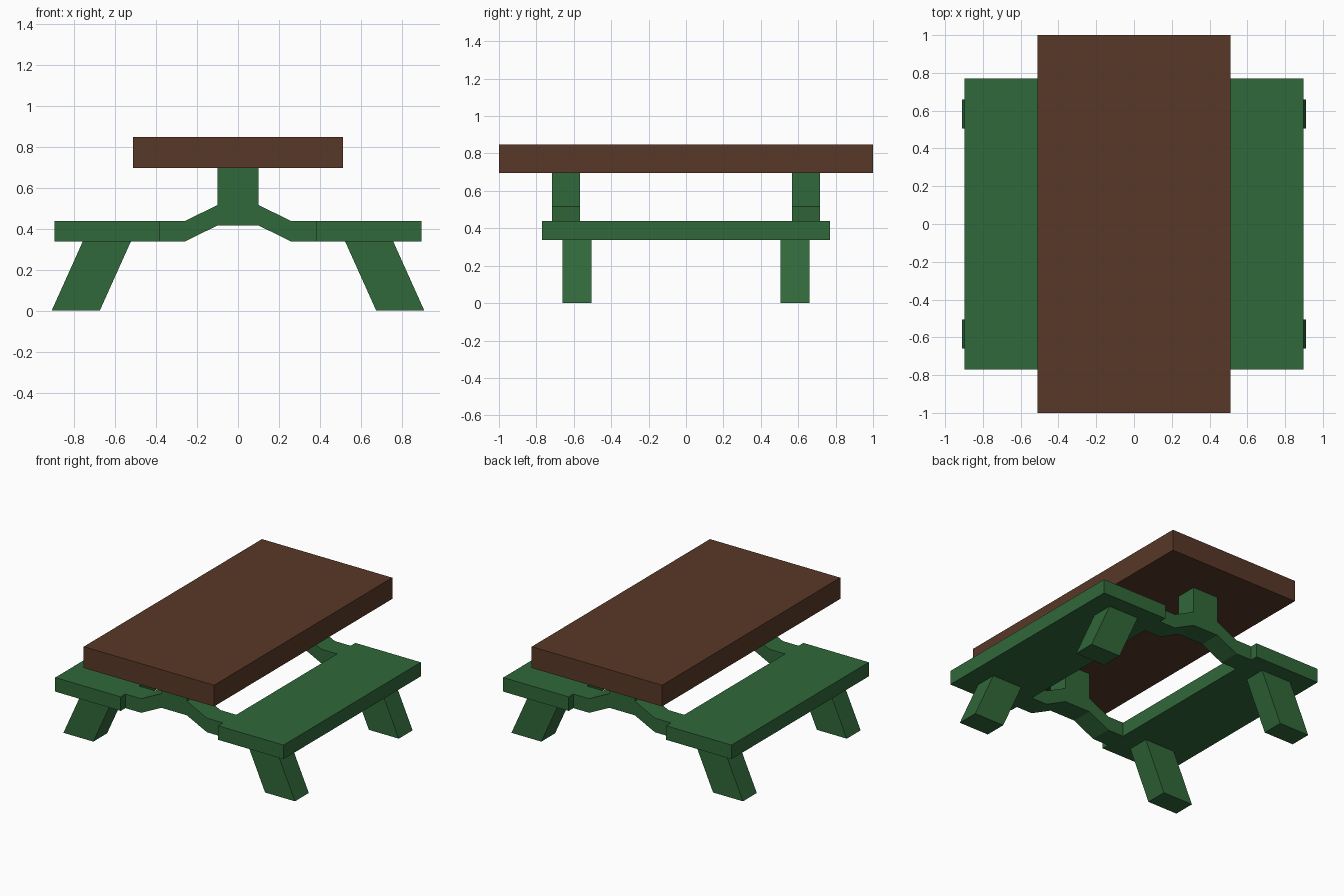
import bpy, bmesh

if "Cube" in bpy.data.objects:
    bpy.data.objects.remove(bpy.data.objects["Cube"])


def material(name, color):
    m = bpy.data.materials.new(name)
    m.diffuse_color = (*color, 1)
    m.use_nodes = True
    m.node_tree.nodes["Principled BSDF"].inputs["Base Color"].default_value = m.diffuse_color
    return m


green = material("green paint", (0.030, 0.138, 0.042))
brown = material("brown wood", (0.098, 0.040, 0.021))


def extrude_profile(name, profile, y0, y1, mat):
    """Extrude an x/z outline from y0 to y1."""
    bm = bmesh.new()
    face = bm.faces.new([bm.verts.new((x, y0, z)) for x, z in profile])
    out = bmesh.ops.extrude_face_region(bm, geom=[face])
    verts = [v for v in out["geom"] if isinstance(v, bmesh.types.BMVert)]
    bmesh.ops.translate(bm, verts=verts, vec=(0, y1 - y0, 0))
    bmesh.ops.recalc_face_normals(bm, faces=bm.faces)
    mesh = bpy.data.meshes.new(name)
    bm.to_mesh(mesh)
    bm.free()
    mesh.materials.append(mat)
    ob = bpy.data.objects.new(name, mesh)
    bpy.context.collection.objects.link(ob)
    return ob


def rect(x0, x1, z0, z1):
    return [(x0, z0), (x1, z0), (x1, z1), (x0, z1)]


# Table top
extrude_profile("table_top", rect(-0.512, 0.512, 0.697, 0.848), -1, 1, brown)

# Benches and splayed legs on each side
leg = [(0.675, 0), (0.91, 0), (0.758, 0.338), (0.523, 0.338)]
for side, sx in (("left", -1), ("right", 1)):
    bench = [(sx * x, z) for x, z in rect(0.383, 0.897, 0.338, 0.438)]
    extrude_profile(side + "_bench", bench, -0.77, 0.77, green)
    for end, sy in (("front", -1), ("back", 1)):
        extrude_profile(f"{end}_{side}_leg", [(sx * x, z) for x, z in leg],
                        sy * 0.505, sy * 0.66, green)

# Post with arms reaching down to both benches, one at each end
half = [(0.1, 0.697), (0.1, 0.516), (0.258, 0.438), (0.383, 0.438),
        (0.383, 0.338), (0.258, 0.338), (0.1, 0.416)]
support = half + [(-x, z) for x, z in reversed(half)]
for end, sy in (("front", -1), ("back", 1)):
    extrude_profile(end + "_support", support, sy * 0.566, sy * 0.717, green)
